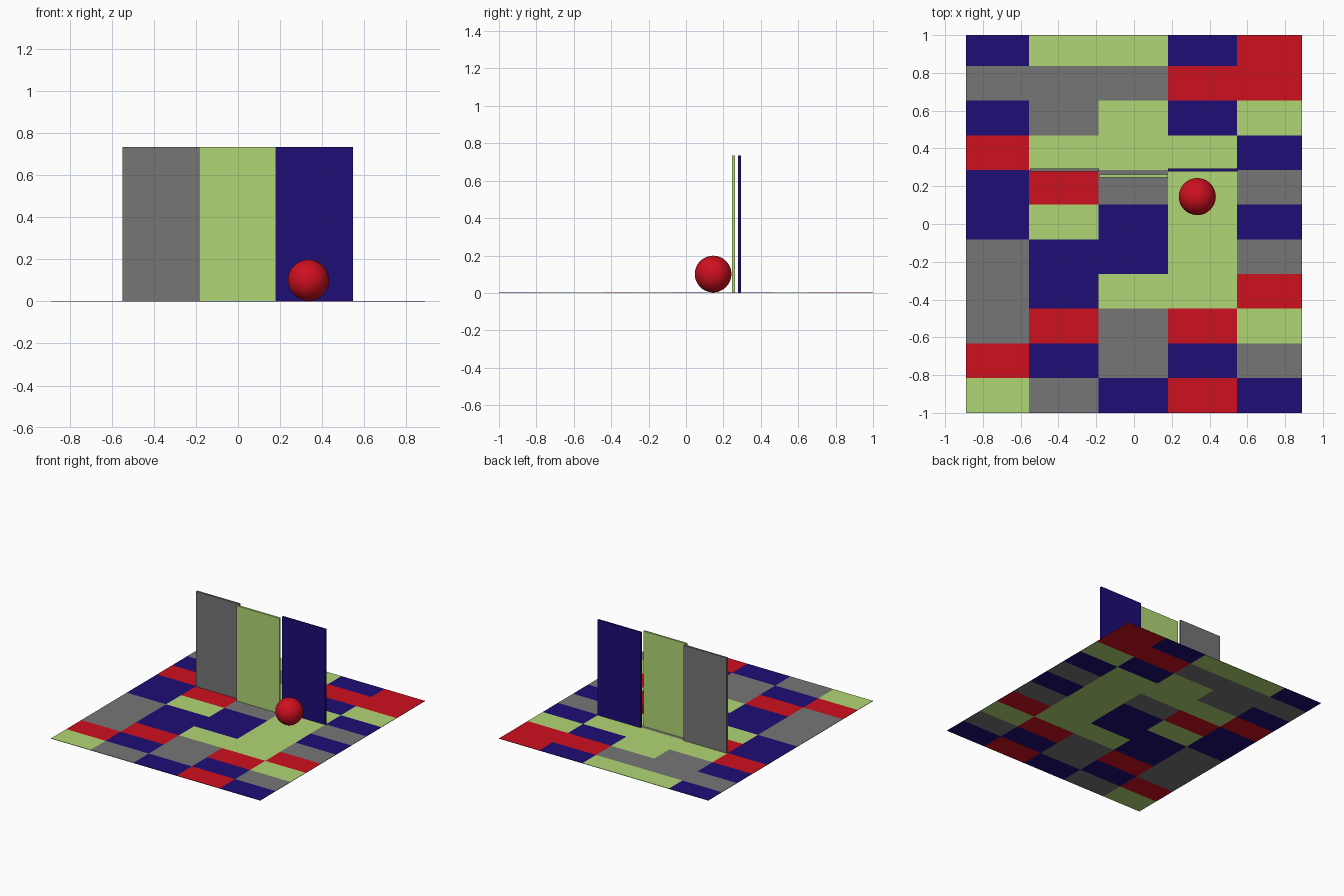
import bpy

if "Cube" in bpy.data.objects:
    bpy.data.objects.remove(bpy.data.objects["Cube"])

def material(name, rgb):
    m = bpy.data.materials.new(name)
    m.diffuse_color = (*rgb, 1)
    m.use_nodes = True
    m.node_tree.nodes["Principled BSDF"].inputs["Base Color"].default_value = m.diffuse_color
    return m

COLOURS = {
    "B": material("navy", (0.013, 0.004, 0.18)),
    "G": material("lime", (0.434, 0.672, 0.178)),
    "R": material("red", (0.62, 0.005, 0.014)),
    "K": material("grey", (0.18, 0.18, 0.18)),
}

def box(name, x0, x1, y0, y1, z0, z1, colour):
    bpy.ops.mesh.primitive_cube_add(size=1)
    ob = bpy.context.object
    ob.name = name
    ob.location = ((x0 + x1) / 2, (y0 + y1) / 2, (z0 + z1) / 2)
    ob.scale = (x1 - x0, y1 - y0, z1 - z0)
    bpy.ops.object.transform_apply(location=False, rotation=False, scale=True)
    ob.data.materials.append(COLOURS[colour])
    return ob

# Floor: thin coloured tiles, rows listed from back to front
ROWS = ["BGGBR", "KKKRR", "BKGBG", "RGGGB", "BRKGK", "BGBGB",
        "KBBGK", "KBGGR", "KRKRG", "RBKBK", "GKBRB"]
X = [-0.889, -0.555, -0.188, 0.179, 0.546, 0.889]
Y = [1.0] + [0.837 - 0.1836 * i for i in range(10)] + [-1.0]
THICK = 0.003
for r, row in enumerate(ROWS):
    for c, colour in enumerate(row):
        box(f"floor_tile_{r}_{c}", X[c], X[c + 1], Y[r + 1], Y[r], 0, THICK, colour)

# Standing panels, the middle one set slightly forward
for name, x0, x1, y0, colour in [("left_panel", -0.55, -0.186, 0.278, "K"),
                                 ("middle_panel", -0.186, 0.180, 0.246, "G"),
                                 ("right_panel", 0.180, 0.547, 0.278, "B")]:
    box(name, x0, x1, y0, y0 + 0.015, THICK, 0.735, colour)

# Ball resting on the floor
bpy.ops.mesh.primitive_uv_sphere_add(segments=48, ring_count=24, radius=0.098,
                                     location=(0.335, 0.145, THICK + 0.098))
ball = bpy.context.object
ball.name = "ball"
ball.data.materials.append(COLOURS["R"])
bpy.ops.object.shade_smooth()
